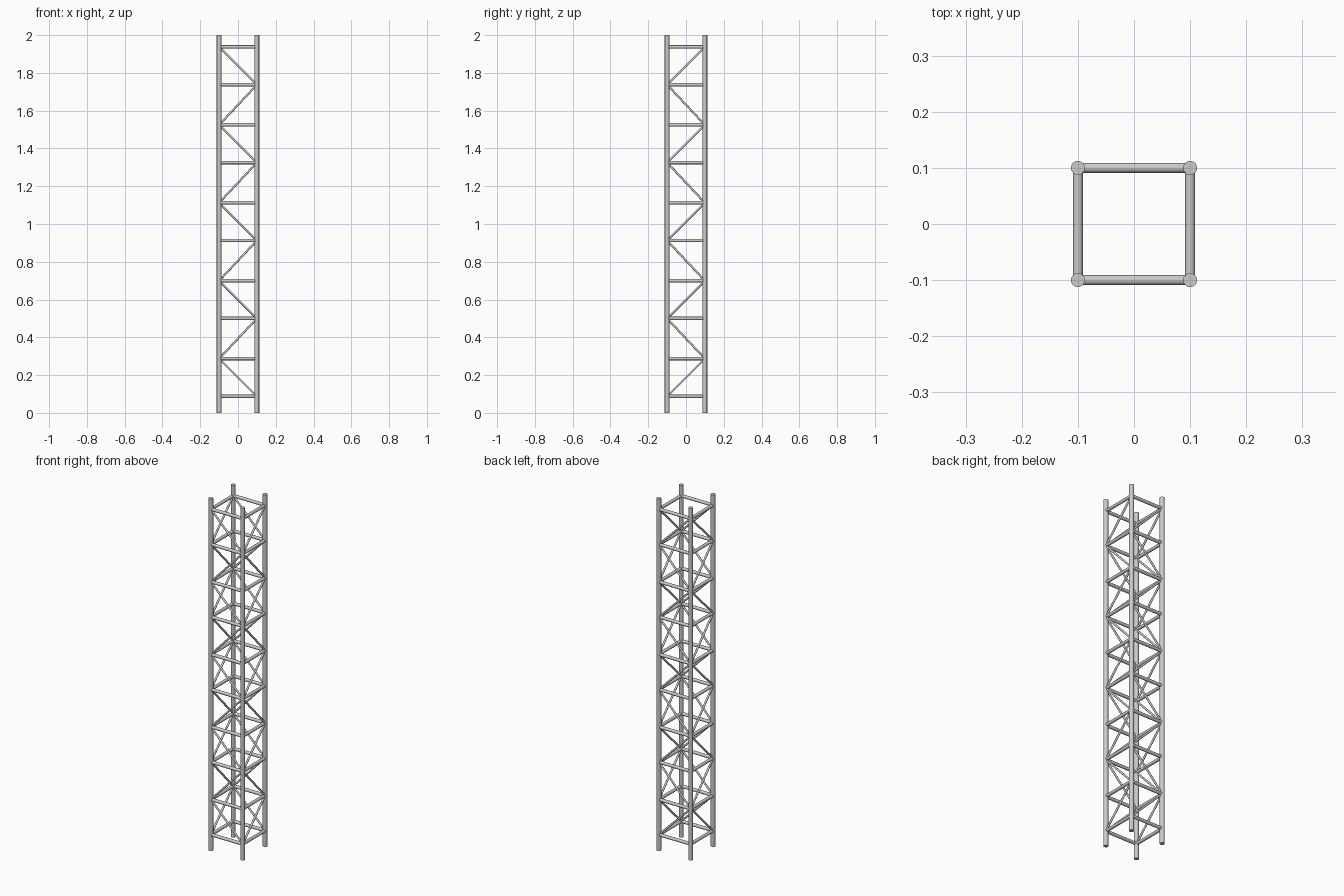
import bpy, bmesh, math
from mathutils import Vector, Matrix

if "Cube" in bpy.data.objects:
    bpy.data.objects.remove(bpy.data.objects["Cube"])

HALF = 0.1          # half spacing between the main tubes
HEIGHT = 2.0


def add_tube(bm, a, b, radius, sides):
    a, b = Vector(a), Vector(b)
    axis = b - a
    rot = axis.to_track_quat('Z', 'Y').to_matrix().to_4x4()
    bmesh.ops.create_cone(bm, cap_ends=True, segments=sides, radius1=radius,
                          radius2=radius, depth=axis.length,
                          matrix=Matrix.Translation((a + b) / 2) @ rot)


def make_tubes(name, segments, radius, sides):
    bm = bmesh.new()
    for a, b in segments:
        add_tube(bm, a, b, radius, sides)
    mesh = bpy.data.meshes.new(name)
    bm.to_mesh(mesh)
    bm.free()
    mesh.shade_smooth()
    mesh.set_sharp_from_angle(angle=math.radians(45))
    obj = bpy.data.objects.new(name, mesh)
    bpy.context.collection.objects.link(obj)


# Rung heights: panels alternate slightly between short and tall
levels = [0.0875]
for i in range(9):
    levels.append(levels[-1] + (0.2 if i % 2 == 0 else 0.2125))

# Four upright main tubes
uprights = [((x, y, 0), (x, y, HEIGHT)) for x in (-HALF, HALF) for y in (-HALF, HALF)]
make_tubes("main_tubes", uprights, 0.0125, 16)

# Horizontal rungs on all four sides at every level
rungs = []
for z in levels:
    for s in (-HALF, HALF):
        rungs.append(((-HALF, s, z), (HALF, s, z)))
        rungs.append(((s, -HALF, z), (s, HALF, z)))
make_tubes("horizontal_rungs", rungs, 0.009, 12)

# Zigzag diagonals, same pattern on opposite sides
diagonals = []
for i, (lo, hi) in enumerate(zip(levels, levels[1:])):
    d = HALF if i % 2 == 0 else -HALF
    for s in (-HALF, HALF):
        diagonals.append(((d, s, lo), (-d, s, hi)))
        diagonals.append(((s, -d, lo), (s, d, hi)))
make_tubes("diagonal_braces", diagonals, 0.0055, 12)
